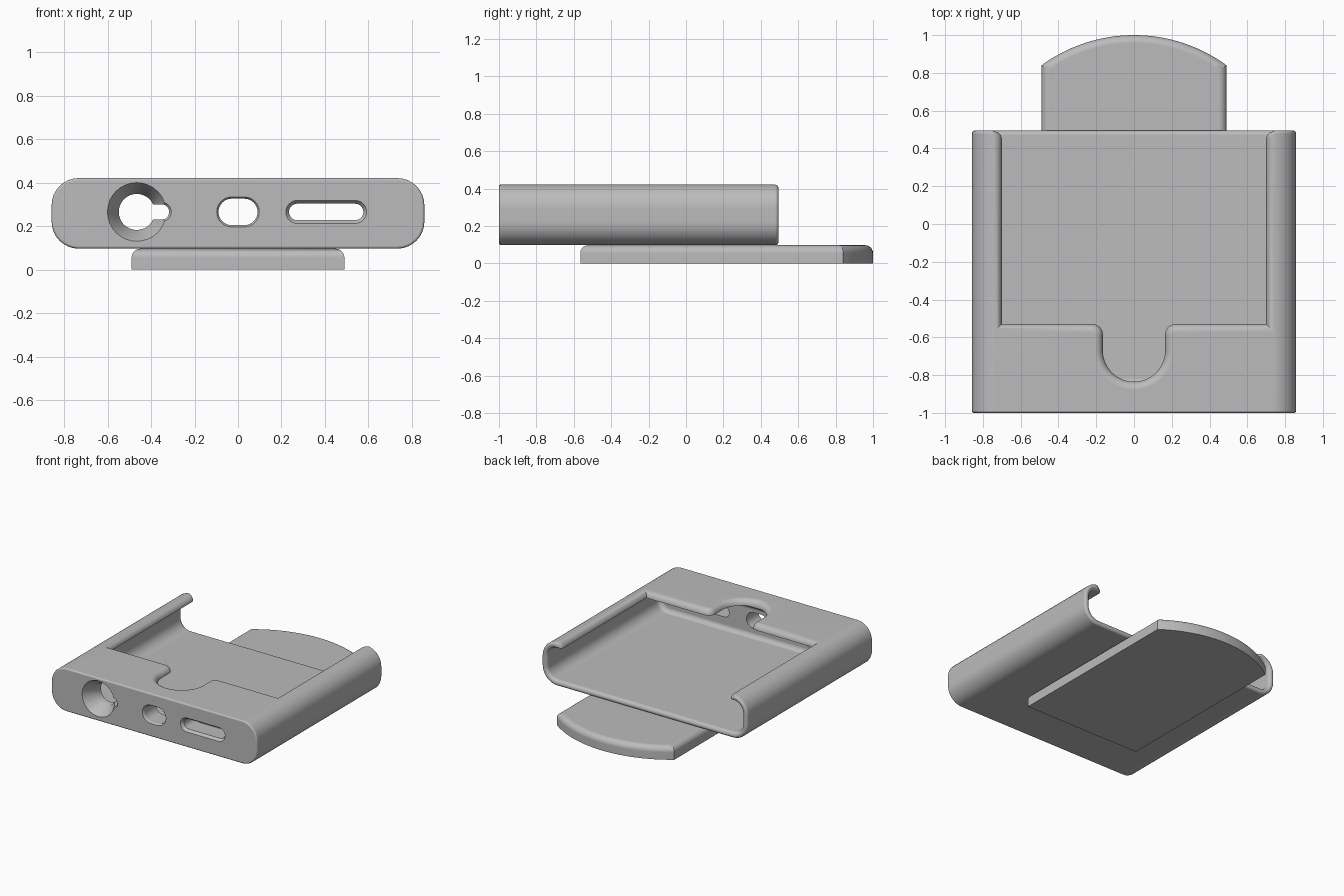
import bpy
import bmesh
from math import cos, sin, pi, asin, sqrt

default = bpy.data.objects.get("Cube")
if default:
    bpy.data.objects.remove(default, do_unlink=True)

grey = bpy.data.materials.new("light grey")
grey.use_nodes = True
GREY = (0.5, 0.5, 0.5, 1)
grey.diffuse_color = GREY
grey.node_tree.nodes["Principled BSDF"].inputs["Base Color"].default_value = GREY


def loft(name, rings):
    """Skin a closed solid through rings that share one point count."""
    bm = bmesh.new()
    rows = [[bm.verts.new(p) for p in ring] for ring in rings]
    for a, b in zip(rows, rows[1:]):
        for i in range(len(a)):
            j = (i + 1) % len(a)
            bm.faces.new((a[i], a[j], b[j], b[i]))
    bm.faces.new(rows[0])
    bm.faces.new(rows[-1])
    bmesh.ops.remove_doubles(bm, verts=bm.verts, dist=1e-5)
    bmesh.ops.recalc_face_normals(bm, faces=bm.faces)
    mesh = bpy.data.meshes.new(name)
    bm.to_mesh(mesh)
    bm.free()
    mesh.materials.append(grey)
    obj = bpy.data.objects.new(name, mesh)
    bpy.context.collection.objects.link(obj)
    return obj


def arc(cx, cy, r, start, end, n=8):
    return [(cx + r * cos(start + (end - start) * i / n),
             cy + r * sin(start + (end - start) * i / n)) for i in range(n + 1)]


def rounded(y, cx, cz, w, h, r, grow=0.0):
    """Rounded rectangle facing y, grown or shrunk all round."""
    w, h, r = w / 2 + grow, h / 2 + grow, r + grow
    pts = []
    for k, (sx, sz) in enumerate(((1, 1), (-1, 1), (-1, -1), (1, -1))):
        pts += arc(cx + sx * (w - r), cz + sz * (h - r), r, k * pi / 2, (k + 1) * pi / 2)
    return [(x, y, z) for x, z in pts]


def quarter(r, n=6):
    """Roundover steps: (sideways, lengthwise) from the edge inward."""
    return [(r * (1 - sin(t)), r * (1 - cos(t))) for t in (i * pi / 2 / n for i in range(n + 1))]


def apply(obj, kind, **settings):
    mod = obj.modifiers.new(kind.lower(), kind)
    for key, value in settings.items():
        setattr(mod, key, value)
    bpy.ops.object.select_all(action='DESELECT')
    bpy.context.view_layer.objects.active = obj
    obj.select_set(True)
    bpy.ops.object.modifier_apply(modifier=mod.name)


def cut(obj, cutter):
    cutter.hide_render = True
    apply(obj, 'BOOLEAN', operation='DIFFERENCE', solver='EXACT', object=cutter)
    bpy.data.objects.remove(cutter, do_unlink=True)


FRONT, BACK = -1.0, 0.495
TOP, BASE = 0.422, 0.097
MID = (TOP + BASE) / 2
WALL = 0.043

# Sleeve body: rounded bar with softened ends
body = (0, MID, 1.716, TOP - BASE, 0.125)
sleeve = loft("sleeve",
              [rounded(FRONT + b, *body, -a) for a, b in quarter(0.012, 3)]
              + [rounded(BACK - b, *body, -a) for a, b in reversed(quarter(0.018, 5))])

# Pocket, rounded at its front wall and flared at the open back
inner = (0, MID, 1.716 - 2 * WALL, TOP - BASE - 2 * WALL, 0.125 - WALL)
pocket = [rounded(-0.85 + b, *inner, -a) for a, b in quarter(0.035)]
pocket += [rounded(BACK - 0.025 + 0.025 * sin(t), *inner, 0.025 * (1 - cos(t)))
           for t in (i * pi / 12 for i in range(7))]
pocket.append(rounded(0.6, *inner, 0.025))
cut(sleeve, loft("pocket_cutter", pocket))


# Top opening with thumb notch
def opening(d, z):
    neck = 0.165 + 0.055
    half = [(0.745 + d, 0.6), (0.745 + d, BACK), (0.72 + d, 0.485), (0.706 + d, 0.473),
            (0.7 + d, 0.455), (0.7 + d, -0.53 - d)]
    half += arc(neck, -0.585, 0.055 - d, pi / 2, pi)
    half += arc(0, -0.67, 0.165 + d, 0, -pi / 2, 14)
    mirrored = [(-x, y) for x, y in reversed(half[:-1])]
    return [(x, y, z) for x, y in half + mirrored]


steps = [(WALL * (1 - cos(t)), TOP - WALL + WALL * sin(t))
         for t in (i * pi / 14 for i in range(7))]
rings = [opening(0, 0.33)] + [opening(d, z) for d, z in steps]
rings += [opening(WALL, TOP), opening(WALL, 0.46)]
cut(sleeve, loft("opening_cutter", rings))


# Front ports, each with a softened mouth
def port(cx, w, h, lip, depth):
    shape = (cx, 0.266, w, h, h / 2)
    rings = [rounded(-1.05, *shape, lip), rounded(FRONT, *shape, lip)]
    rings += [rounded(FRONT + depth, *shape), rounded(-0.78, *shape)]
    cut(sleeve, loft("port_cutter", rings))


port(-0.466, 0.166, 0.166, 0.052, 0.09)
port(-0.40, 0.166, 0.07, 0.01, 0.012)
port(0, 0.18, 0.122, 0.008, 0.012)
port(0.406, 0.342, 0.076, 0.015, 0.02)


# Base plate: straight front, bowed back, rounded top edge
def plate_outline(e, z):
    x, r = 0.49 - e, 0.83 - e
    a = asin(x / r)
    pts = [(-x, -0.565 + e), (x, -0.565 + e)]
    pts += arc(0, 0.17, r, pi / 2 - a, pi / 2 + a, 32)
    return [(px, py, z) for px, py in pts]


plate = loft("base_plate", [plate_outline(0, 0)]
             + [plate_outline(a, BASE - b) for a, b in reversed(quarter(0.042))])

# Smooth the curves, keep the creases
for obj in (sleeve, plate):
    bpy.ops.object.select_all(action='DESELECT')
    bpy.context.view_layer.objects.active = obj
    obj.select_set(True)
    bpy.ops.object.shade_smooth_by_angle(angle=0.55)
    apply(obj, 'WEIGHTED_NORMAL', keep_sharp=True)
